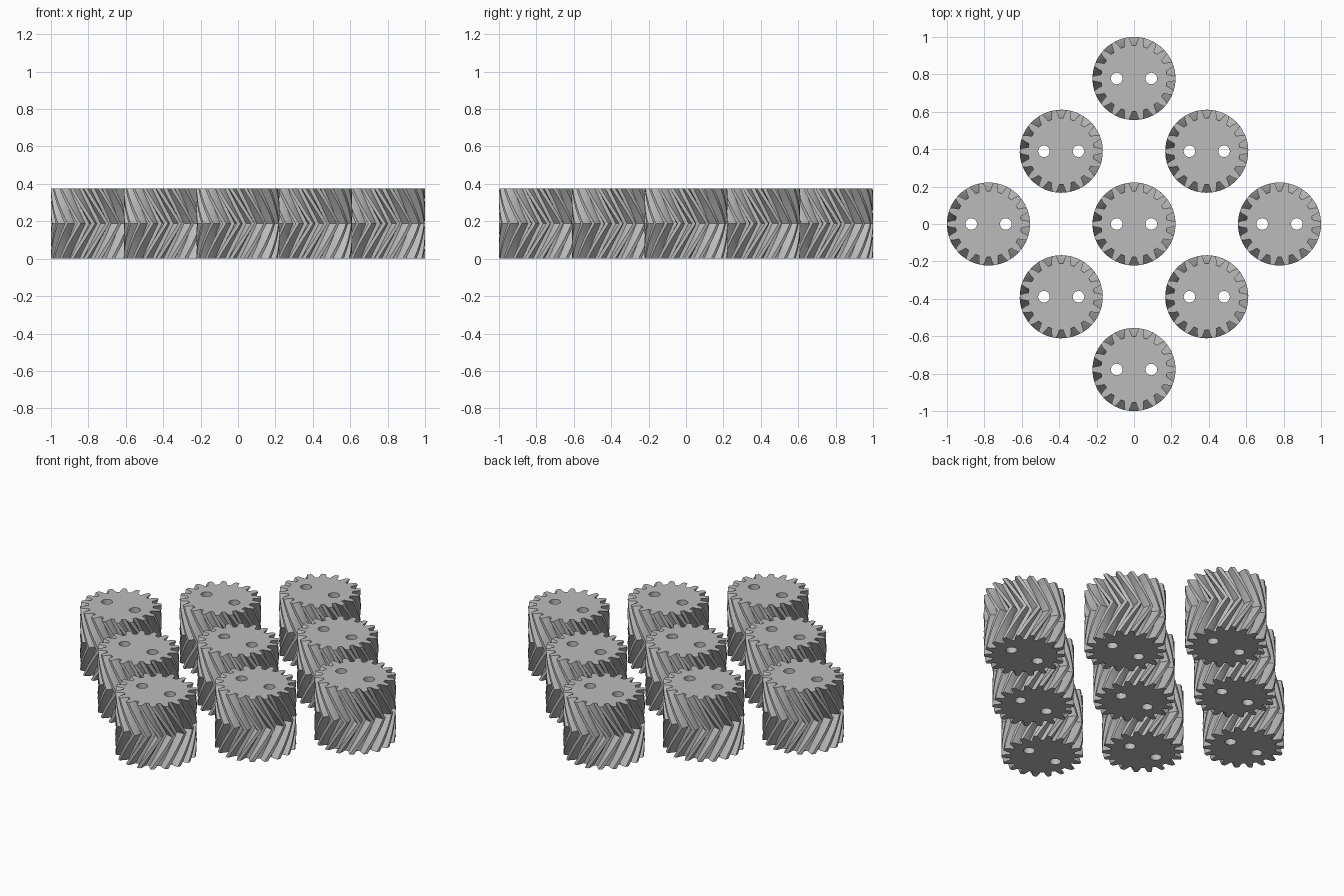
import bpy, bmesh, math

if "Cube" in bpy.data.objects:
    bpy.data.objects.remove(bpy.data.objects["Cube"])

TEETH = 18
HEIGHT = 0.375
TWIST = math.radians(31)      # rotation from an end face to the middle
STEPS = 5                     # slices in each half
SPACING = 0.389
HOLE_X, HOLE_R, HOLE_SIDES = 0.0925, 0.031, 24
# One tooth flank: radius, half width as a fraction of the pitch
FLANK = [(0.177, 0.33), (0.189, 0.29), (0.201, 0.24), (0.213, 0.18), (0.222, 0.13)]

steel = bpy.data.materials.new("grey")
steel.diffuse_color = (0.5, 0.5, 0.5, 1)
steel.use_nodes = True
steel.node_tree.nodes["Principled BSDF"].inputs["Base Color"].default_value = steel.diffuse_color


def gear_outline():
    """Polar points of the toothed profile, with a gap at the +y side."""
    pitch = 2 * math.pi / TEETH
    pts = []
    for i in range(TEETH):
        a = math.pi / 2 + (i + 0.5) * pitch
        pts += [(r, a - w * pitch) for r, w in FLANK]
        pts += [(r, a + w * pitch) for r, w in reversed(FLANK)]
    return pts


def ring(bm, pts, z):
    return [bm.verts.new((x, y, z)) for x, y in pts]


def bridge(bm, lower, upper):
    n = len(lower)
    for i in range(n):
        j = (i + 1) % n
        bm.faces.new((lower[i], lower[j], upper[j], upper[i]))


def loop_edges(bm, verts):
    found = []
    for i, v in enumerate(verts):
        w = verts[(i + 1) % len(verts)]
        found.append(bm.edges.get((v, w)) or bm.edges.new((v, w)))
    return found


def gear_mesh():
    bm = bmesh.new()
    outline = gear_outline()
    # Herringbone teeth: twist forward to the middle, then back
    rings = []
    for k in range(2 * STEPS + 1):
        turn = TWIST * (1 - abs(k - STEPS) / STEPS)
        pts = [(r * math.cos(a + turn), r * math.sin(a + turn)) for r, a in outline]
        rings.append(ring(bm, pts, HEIGHT * k / (2 * STEPS)))
    for lower, upper in zip(rings, rings[1:]):
        bridge(bm, lower, upper)
    # Two through holes
    ends = [[rings[0]], [rings[-1]]]
    for side in (-1, 1):
        pts = []
        for i in range(HOLE_SIDES):
            a = 2 * math.pi * i / HOLE_SIDES
            pts.append((side * HOLE_X + HOLE_R * math.cos(a), HOLE_R * math.sin(a)))
        low, high = ring(bm, pts, 0), ring(bm, pts, HEIGHT)
        bridge(bm, low, high)
        ends[0].append(low)
        ends[1].append(high)
    # Flat end faces around the holes
    for loops, z in zip(ends, (-1, 1)):
        edges = [e for loop in loops for e in loop_edges(bm, loop)]
        bmesh.ops.triangle_fill(bm, use_beauty=True, use_dissolve=False,
                                edges=edges, normal=(0, 0, z))
    bmesh.ops.recalc_face_normals(bm, faces=bm.faces)
    mesh = bpy.data.meshes.new("herringbone_gear")
    bm.to_mesh(mesh)
    bm.free()
    mesh.materials.append(steel)
    return mesh


# Nine equal gears on a square grid turned by 45 degrees
mesh = gear_mesh()
for i in (-1, 0, 1):
    for j in (-1, 0, 1):
        gear = bpy.data.objects.new("herringbone_gear", mesh)
        gear.location = ((i - j) * SPACING, (i + j) * SPACING, 0)
        bpy.context.collection.objects.link(gear)

# Smooth flanks with sharp tooth edges (shared mesh, so one object is enough)
bpy.context.view_layer.objects.active = gear
gear.select_set(True)
bpy.ops.object.shade_smooth_by_angle(angle=math.radians(25))
